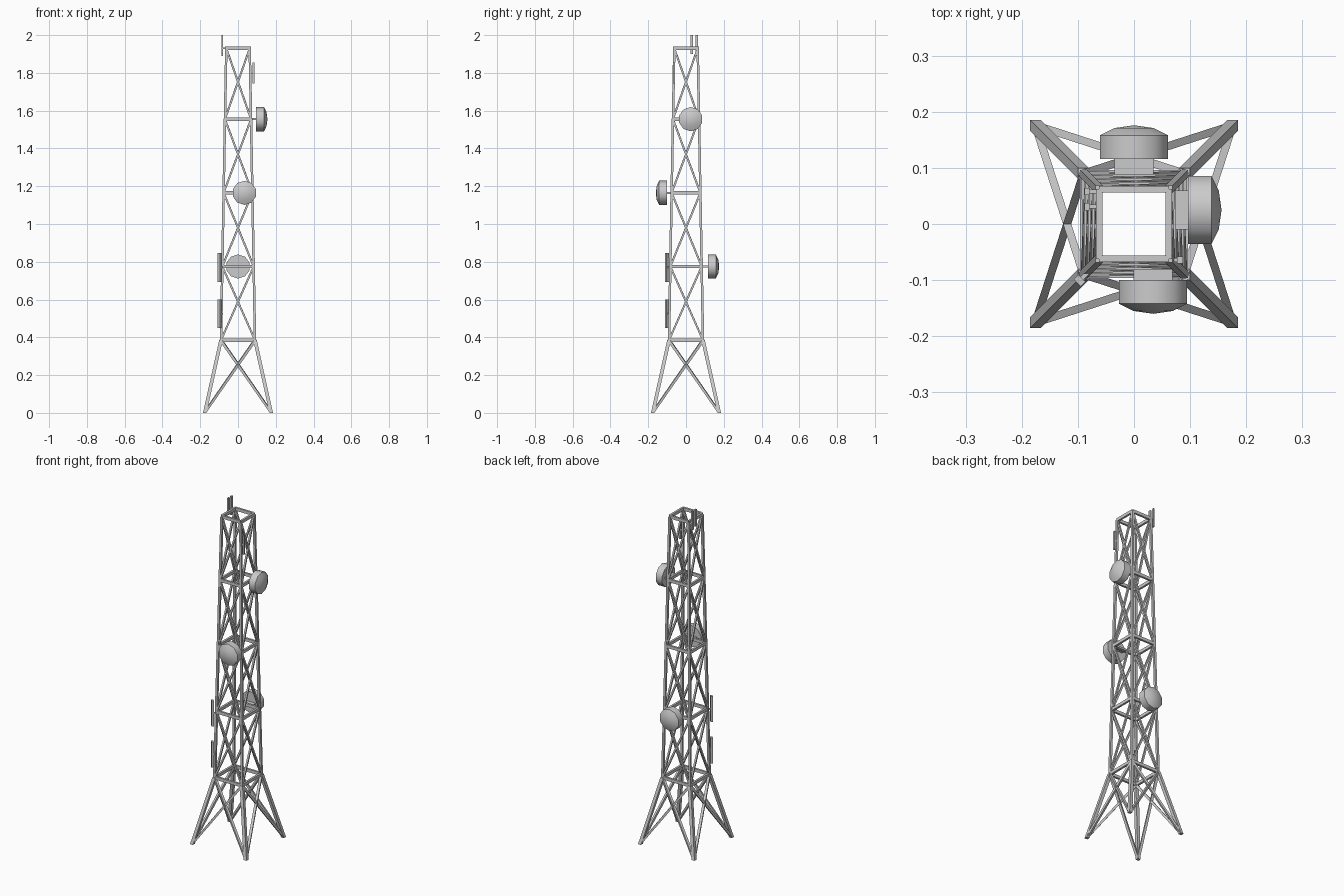
import bpy, bmesh, math
from mathutils import Vector, Matrix

if "Cube" in bpy.data.objects:
    bpy.data.objects.remove(bpy.data.objects["Cube"], do_unlink=True)

UP = Vector((0, 0, 1))
# tower stages: (height, half width at the leg centre line)
LEVELS = [(0, 0.176), (0.385, 0.09), (0.775, 0.083), (1.165, 0.076), (1.555, 0.069), (1.93, 0.062)]


def finish(name, bm, smooth=False):
    bmesh.ops.recalc_face_normals(bm, faces=bm.faces)
    mesh = bpy.data.meshes.new(name)
    bm.to_mesh(mesh)
    bm.free()
    obj = bpy.data.objects.new(name, mesh)
    bpy.context.collection.objects.link(obj)
    if smooth:
        bpy.ops.object.select_all(action='DESELECT')
        obj.select_set(True)
        bpy.context.view_layer.objects.active = obj
        bpy.ops.object.shade_smooth_by_angle(angle=math.radians(40))
    return obj


def box(bm, size, matrix):
    bmesh.ops.create_cube(bm, size=1, matrix=matrix @ Matrix.Diagonal((*size, 1)))


def frame(origin, outward):
    """Local x is sideways, y is up, z points outward."""
    side = UP.cross(outward)
    rot = Matrix((side, UP, outward)).transposed().to_4x4()
    return Matrix.Translation(origin) @ rot


def beam(bm, a, b, width, height):
    axis = b - a
    rot = axis.to_track_quat('Y', 'Z').to_matrix().to_4x4()
    box(bm, (width, axis.length, height), Matrix.Translation((a + b) / 2) @ rot)


def leg(bm, a, b, width):
    # square ends stay level so the foot sits flat
    verts = bmesh.ops.create_cube(bm, size=1)["verts"]
    for v in verts:
        end = b if v.co.z > 0 else a
        v.co = end + Vector((v.co.x * width, v.co.y * width, 0))


def corner(level, k):
    z, h = LEVELS[level]
    return Matrix.Rotation(k * math.pi / 2, 3, 'Z') @ Vector((h, -h, z))


# lattice: legs, crossed braces and level rings
for i in range(len(LEVELS) - 1):
    base = i == 0
    legs, braces, ring = bmesh.new(), bmesh.new(), bmesh.new()
    for k in range(4):
        leg(legs, corner(i, k), corner(i + 1, k), 0.019 if base else 0.013)
        for p, q in ((k, k + 1), (k + 1, k)):
            t = 0.014 if base else 0.010
            beam(braces, corner(i, p), corner(i + 1, q), t, t)
        a, b = corner(i + 1, k), corner(i + 1, k + 1)
        beam(ring, a, b, 0.012, 0.018)
    # trim brace ends at ground level
    if base:
        for v in braces.verts:
            v.co.z = max(v.co.z, 0)
    finish(f"legs_stage_{i + 1}", legs)
    finish(f"cross_braces_stage_{i + 1}", braces)
    finish(f"ring_stage_{i + 1}", ring)


# drum-shaped dishes with shallow domed covers
def dish(name, origin, outward):
    m = frame(Vector(origin), Vector(outward))
    bm = bmesh.new()
    rings = []
    for radius, depth in ((0.064, 0), (0.064, 0.042), (0.037, 0.055)):
        circle = bmesh.ops.create_circle(bm, segments=10, radius=radius,
                                         matrix=m @ Matrix.Translation((0, 0, depth)))
        rings.append(circle["verts"])
    for lower, upper in zip(rings, rings[1:]):
        for j in range(10):
            n = (j + 1) % 10
            bm.faces.new((lower[j], lower[n], upper[n], upper[j]))
    tip = bm.verts.new(m @ Vector((0, 0, 0.06)))
    for j in range(10):
        bm.faces.new((rings[-1][j], rings[-1][(j + 1) % 10], tip))
    bm.faces.new(rings[0])
    finish(name, bm, smooth=True)
    arm = bmesh.new()
    box(arm, (0.07, 0.01, 0.036), m @ Matrix.Translation((0, 0, -0.016)))
    finish(name + "_arm", arm)


dish("back_dish", (0, 0.116, 0.775), (0, 1, 0))
dish("front_dish", (0.034, -0.1, 1.165), (0, -1, 0))
dish("left_dish", (0.096, 0.025, 1.555), (1, 0, 0))


# slim panel antennas, each on a short bracket
def panel(name, origin, outward, size, reach, bracket_shift=0):
    m = frame(Vector(origin), Vector(outward).normalized())
    bm = bmesh.new()
    box(bm, size, m)
    finish(name, bm)
    bracket = bmesh.new()
    box(bracket, (0.007, 0.008, reach),
        m @ Matrix.Translation((0, bracket_shift, -reach / 2)))
    finish(name + "_bracket", bracket)


for label, z in (("lower", 0.525), ("upper", 0.77)):
    panel(label + "_corner_panel", (-0.097, -0.101, z), (-1, -1, 0), (0.018, 0.152, 0.012), 0.022)
panel("left_panel", (0.082, -0.064, 1.8), (1, 0, 0), (0.012, 0.11, 0.01), 0.02)
for label, y, z in (("front", 0.031, 1.95), ("back", 0.058, 1.945)):
    panel(label + "_top_panel", (-0.084, y, z), (-1, 0, 0), (0.013, 2 * (2 - z), 0.009),
          0.022, 1.93 - z)
